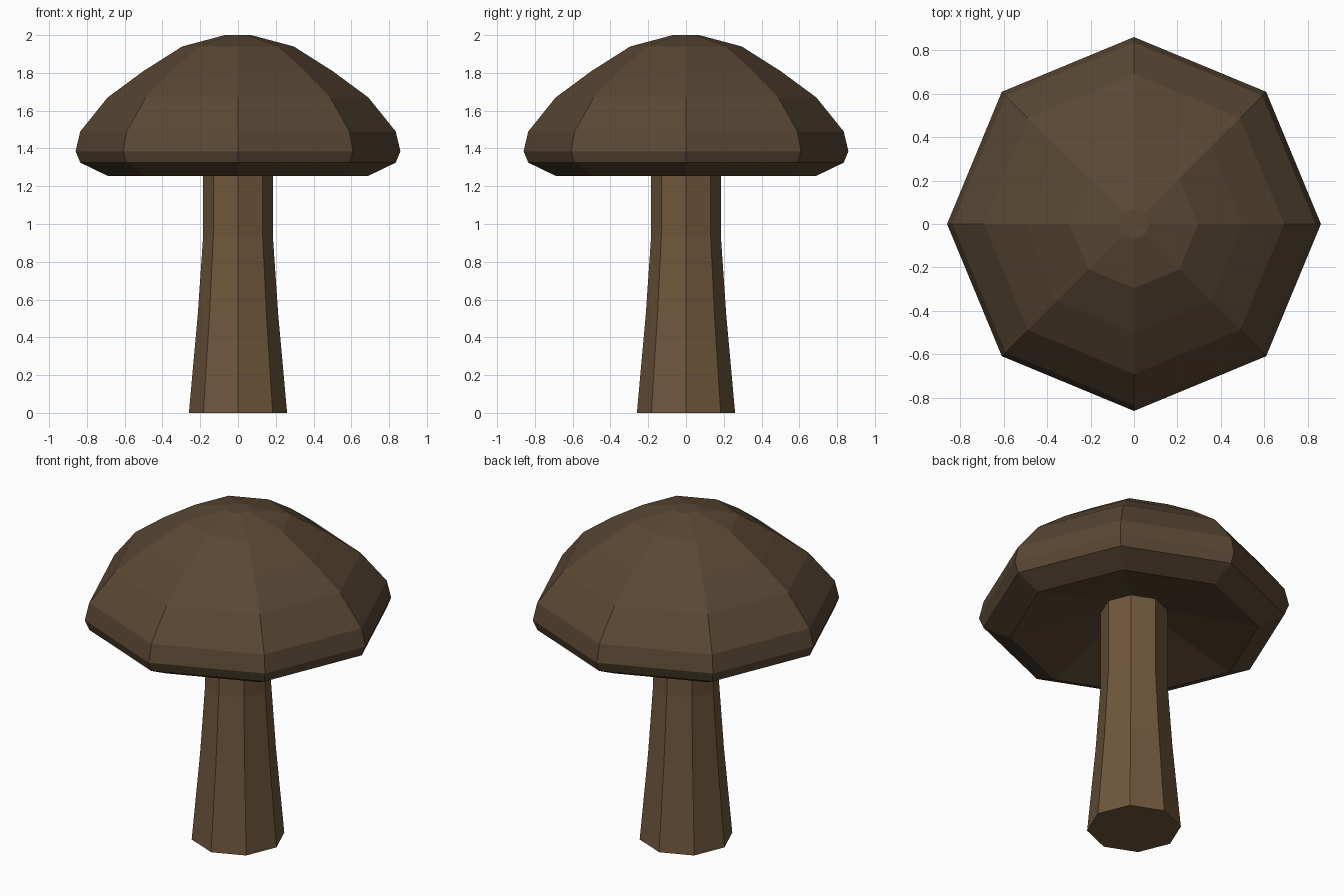
import bpy, bmesh
from math import cos, sin, tau

if "Cube" in bpy.data.objects:
    bpy.data.objects.remove(bpy.data.objects["Cube"])

SIDES = 8


def lathe(name, profile, color):
    """Spin (radius, z) points, listed bottom to top, into a flat-faced solid."""
    bm = bmesh.new()
    rings = [[bm.verts.new((r * cos(tau * i / SIDES), r * sin(tau * i / SIDES), z))
              for i in range(SIDES)] for r, z in profile]
    for low, high in zip(rings, rings[1:]):
        for i in range(SIDES):
            j = (i + 1) % SIDES
            bm.faces.new((low[i], low[j], high[j], high[i]))
    bm.faces.new(rings[0][::-1])
    bm.faces.new(rings[-1])
    bmesh.ops.recalc_face_normals(bm, faces=bm.faces[:])
    mesh = bpy.data.meshes.new(name)
    bm.to_mesh(mesh)
    bm.free()
    mat = bpy.data.materials.new(name + "_brown")
    mat.diffuse_color = (*color, 1)
    mat.use_nodes = True
    mat.node_tree.nodes["Principled BSDF"].inputs["Base Color"].default_value = mat.diffuse_color
    mesh.materials.append(mat)
    obj = bpy.data.objects.new(name, mesh)
    bpy.context.collection.objects.link(obj)
    return obj


# Stem: flared foot, straight neck ending just inside the cap
lathe("stem", [(0.26, 0), (0.213, 0.52), (0.185, 0.93), (0.185, 1.40)],
      (0.16, 0.095, 0.045))

# Cap: hollowed underside, rolled rim, dome with a small flat top
lathe("cap", [(0.15, 1.395), (0.69, 1.255), (0.835, 1.325), (0.86, 1.385),
              (0.835, 1.49), (0.69, 1.67), (0.50, 1.81), (0.295, 1.94), (0.07, 2.0)],
      (0.10, 0.064, 0.034))
